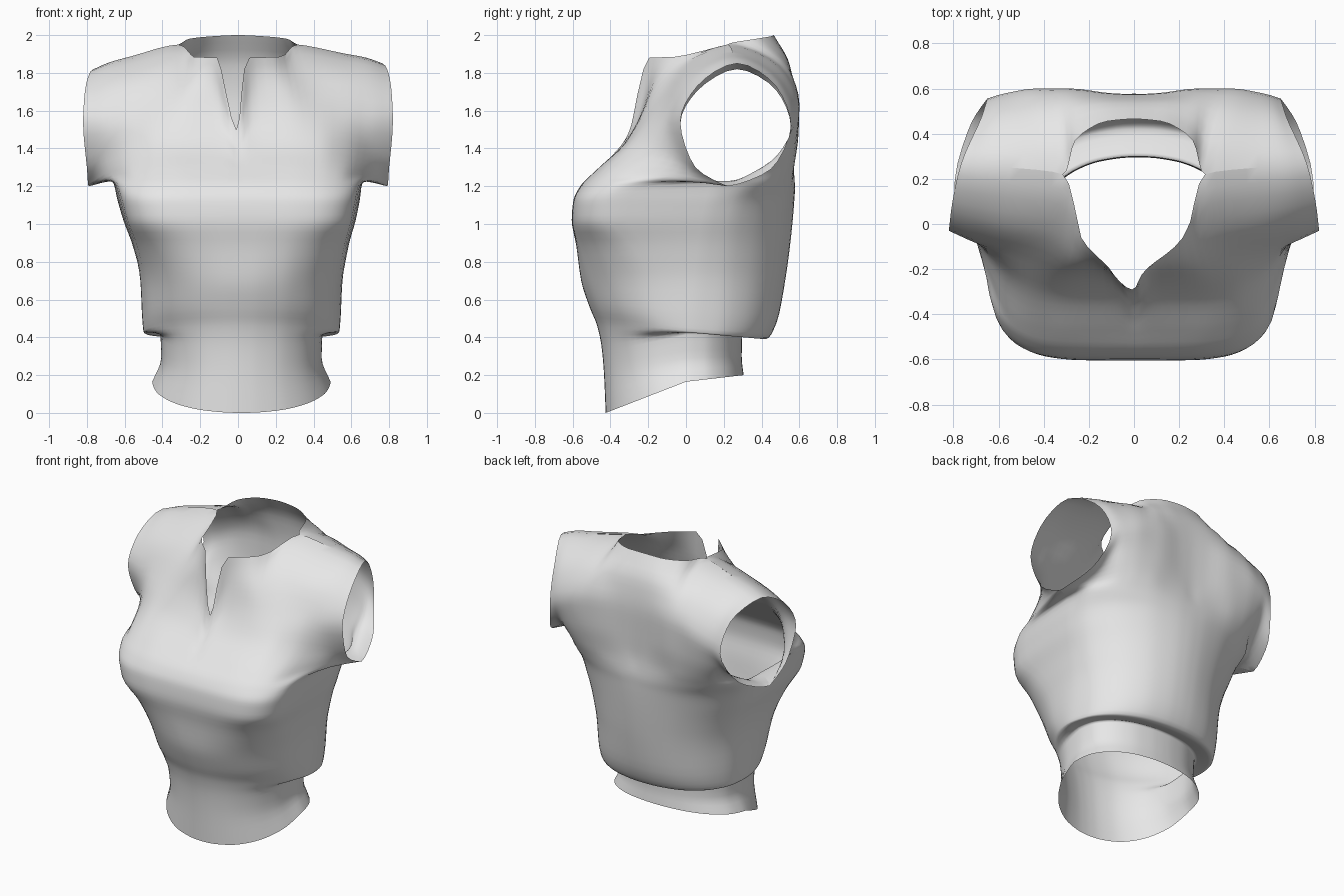
import bpy, bmesh
from mathutils import Vector

STEPS = 4
COLS = (0, .13, .40, .62, .82, .96, 1)   # column positions as a fraction of half width

# Body rings: side half width, front half width, front y, side y, back y,
# front z, side z, back z, front squareness, back squareness
RINGS = [
    (.472, .472, -.425, .00, .305, .00, .165, .200, 2.1, 2.2),   # hem
    (.425, .435, -.435, .00, .295, .22, .290, .300, 2.1, 2.2),   # waist
    (.432, .450, -.447, .00, .300, .35, .430, .430, 2.1, 2.2),   # under the fold
    (.515, .480, -.470, .02, .420, .46, .425, .390, 2.1, 2.25),  # fold edge
    (.525, .505, -.510, .02, .480, .56, .500, .480, 2.2, 2.2),
    (.535, .535, -.555, .04, .525, .70, .700, .700, 2.4, 2.05),
    (.570, .570, -.580, .06, .550, .88, .880, .880, 3.3, 2.0),
    (.615, .620, -.605, .08, .565, 1.02, 1.02, 1.02, 4.7, 2.0),  # bust
    (.640, .645, -.597, .10, .573, 1.12, 1.12, 1.12, 4.8, 2.1),
    (.668, .660, -.560, .14, .577, 1.20, 1.23, 1.20, 4.3, 2.4),  # armpit
]

# Upper rows, from centre out to the sleeve edge
FRONT = [
    [(0, -.49, 1.27), (.09, -.47, 1.29), (.28, -.47, 1.29), (.42, -.46, 1.28),
     (.55, -.40, 1.27), (.665, -.17, 1.26), (.79, .22, 1.2)],
    [(0, -.42, 1.33), (.09, -.335, 1.42), (.28, -.33, 1.42), (.43, -.31, 1.42),
     (.57, -.23, 1.40), (.70, -.07, 1.36), (.80, .05, 1.3)],
    [(0, -.35, 1.40), (.09, -.25, 1.56), (.27, -.24, 1.57), (.42, -.20, 1.57),
     (.58, -.13, 1.57), (.71, -.08, 1.53), (.82, -.03, 1.54)],
    [(0, -.31, 1.46), (.09, -.21, 1.72), (.25, -.17, 1.73), (.36, -.03, 1.81),
     (.57, .00, 1.78), (.70, .03, 1.76), (.81, .06, 1.73)],
    [(0, -.29, 1.50), (.085, -.195, 1.88), (.225, -.06, 1.885), (.315, .22, 1.95),
     (.55, .25, 1.905), (.68, .26, 1.88), (.765, .27, 1.85)],
]
BACK = [
    [(0, .565, 1.33), (.09, .57, 1.33), (.28, .575, 1.32), (.42, .55, 1.30),
     (.53, .49, 1.28), (.645, .34, 1.26), (.79, .22, 1.2)],
    [(0, .57, 1.48), (.10, .575, 1.48), (.28, .595, 1.47), (.43, .585, 1.45),
     (.55, .55, 1.42), (.635, .48, 1.36), (.72, .45, 1.29)],
    [(0, .575, 1.65), (.11, .58, 1.65), (.28, .60, 1.64), (.43, .60, 1.62),
     (.54, .585, 1.58), (.605, .57, 1.55), (.65, .555, 1.52)],
    [(0, .55, 1.84), (.12, .55, 1.84), (.26, .54, 1.83), (.37, .49, 1.84),
     (.54, .485, 1.79), (.62, .485, 1.76), (.675, .475, 1.73)],
    [(0, .465, 2.0), (.12, .455, 1.995), (.26, .37, 1.98), (.315, .22, 1.95),
     (.55, .25, 1.905), (.68, .26, 1.88), (.765, .27, 1.85)],
]


def ring_row(ring, front):
    """Half of a body ring: a tilted superellipse from centre to side."""
    w, wf, yf, yc, yb, zf, zs, zb, pf, pb = ring
    y_end, z_end, p = (yf, zf, pf) if front else (yb, zb, pb)
    row = []
    for s in COLS:
        k = (1 - s ** p) ** (1 / p)
        width = wf + (w - wf) * s ** 8 if front else w
        row.append(Vector((width * s, yc + (y_end - yc) * k, zs + (z_end - zs) * k)))
    return row


def smooth_line(pts, start=None, end=None):
    """Curve through all points that never overshoots; optional end tangents."""
    n = len(pts)
    d = [pts[i + 1] - pts[i] for i in range(n - 1)]

    def mean(a, b):
        return Vector([2 * p * q / (p + q) if p * q > 1e-12 else 0 for p, q in zip(a, b)])

    m = [start or d[0]] + [mean(d[i - 1], d[i]) for i in range(1, n - 1)] + [end or d[-1]]
    out = []
    for i in range(n - 1):
        for k in range(STEPS):
            t = k / STEPS
            h = t * t * (3 - 2 * t)
            out.append(pts[i] * (1 - h) + pts[i + 1] * h
                       + m[i] * (t * (1 - t) ** 2) - m[i + 1] * (t * t * (1 - t)))
    return out + [pts[-1].copy()]


def add_panel(bm, upper, other, front):
    """Front or back cloth panel, with its mirrored half."""
    rows = [ring_row(r, front) for r in RINGS]
    rows += [[Vector(p) for p in row] for row in upper]
    columns = []
    for c, col in enumerate(zip(*rows)):
        # Shoulder columns roll over smoothly into the other panel
        over = (Vector(other[-2][c]) - col[-2]) / 2 if c >= 3 else None
        columns.append(smooth_line(list(col), end=over))
    grid = []
    for i, row in enumerate(zip(*columns)):
        # Rows cross the centre level, and meet the side seam front to back
        d0, d1 = row[1] - row[0], row[-1] - row[-2]
        seam = Vector((0, d1.y, d1.z)) if i <= (len(RINGS) - 1) * STEPS else None
        grid.append(smooth_line(list(row), Vector((d0.x, 0, 0)), seam))
    for side in (1, -1):
        vs = [[bm.verts.new((p.x * side, p.y, p.z)) for p in row] for row in grid]
        for a, b in zip(vs, vs[1:]):
            for j in range(len(a) - 1):
                quad = [a[j], a[j + 1], b[j + 1], b[j]]
                if (side == 1) != front:
                    quad.reverse()
                bm.faces.new(quad)


bm = bmesh.new()
add_panel(bm, FRONT, BACK, True)
add_panel(bm, BACK, FRONT, False)
# Sew side seams, shoulders and centre lines
bmesh.ops.remove_doubles(bm, verts=bm.verts[:], dist=.0005)

for v in bm.verts:
    # The neck slit sits slightly off centre
    if v.co.y < 0 and v.co.z > 1.4:
        v.co.x -= .035 * max(0, 1 - abs(v.co.x) / .3) * min(1, (v.co.z - 1.4) / .4)
    # The lower body leans a little to one side, and one shoulder drops
    v.co.x += .018 * min(1, max(0, (1.2 - v.co.z) / .4))
    v.co.z -= .03 * min(1, max(0, (-v.co.x - .4) / .35)) * min(1, max(0, (v.co.z - 1.4) / .4))

mesh = bpy.data.meshes.new("shirt")
bm.to_mesh(mesh)
bm.free()
for f in mesh.polygons:
    f.use_smooth = True
cloth = bpy.data.materials.new("light grey cloth")
cloth.diffuse_color = (.8, .8, .8, 1)
mesh.materials.append(cloth)
shirt = bpy.data.objects.new("shirt", mesh)
bpy.context.collection.objects.link(shirt)
